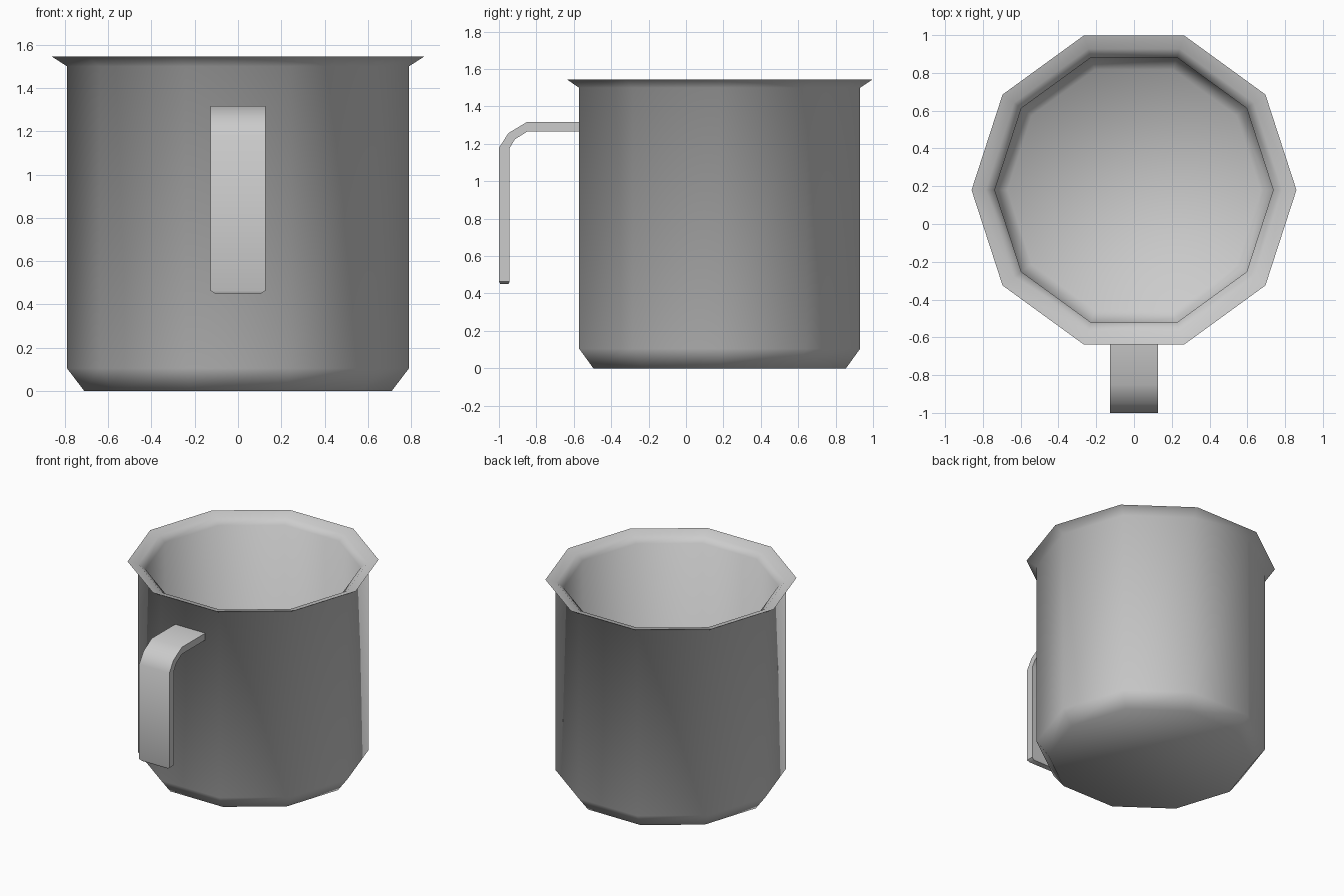
import bpy, bmesh, math

if "Cube" in bpy.data.objects:
    bpy.data.objects.remove(bpy.data.objects["Cube"])


def finish(name, bm, angle):
    bmesh.ops.recalc_face_normals(bm, faces=bm.faces[:])
    mesh = bpy.data.meshes.new(name)
    bm.to_mesh(mesh)
    bm.free()
    ob = bpy.data.objects.new(name, mesh)
    bpy.context.collection.objects.link(ob)
    bpy.ops.object.select_all(action='DESELECT')
    ob.select_set(True)
    bpy.context.view_layer.objects.active = ob
    bpy.ops.object.shade_smooth_by_angle(angle=math.radians(angle))
    return ob


def loft(bm, rings):
    # bridge successive vertex rings and cap both ends
    loops = [[bm.verts.new(p) for p in ring] for ring in rings]
    n = len(loops[0])
    for a, b in zip(loops, loops[1:]):
        for i in range(n):
            j = (i + 1) % n
            bm.faces.new((a[i], a[j], b[j], b[i]))
    bm.faces.new(loops[0])
    bm.faces.new(loops[-1])


# Cup body: ten-sided revolved profile, outside up and over the rim, then inside down
SIDES, CENTRE_Y = 10, 0.18
profile = [(0.71, 0), (0.79, 0.105), (0.79, 1.50), (0.86, 1.545),
           (0.785, 1.525), (0.737, 1.485), (0.737, 0.13), (0.67, 0.05)]
bm = bmesh.new()
loft(bm, [[(r * math.cos(2 * math.pi * k / SIDES),
            CENTRE_Y + r * math.sin(2 * math.pi * k / SIDES), z)
           for k in range(SIDES)] for r, z in profile])
finish("cup_body", bm, 60)

# Handle: flat strap swept along a bent path, open at the bottom with a tapered tip
outer = [(-0.56, 1.317), (-0.85, 1.317), (-0.95, 1.257), (-1.0, 1.178), (-1.0, 0.463), (-0.993, 0.45)]
inner = [(-0.56, 1.265), (-0.85, 1.265), (-0.915, 1.224), (-0.943, 1.178), (-0.943, 0.463), (-0.95, 0.45)]
widths = [0.126] * 5 + [0.107]
bm = bmesh.new()
loft(bm, [[(-w, *o), (w, *o), (w, *i), (-w, *i)]
          for o, i, w in zip(outer, inner, widths)])
finish("handle", bm, 40)
